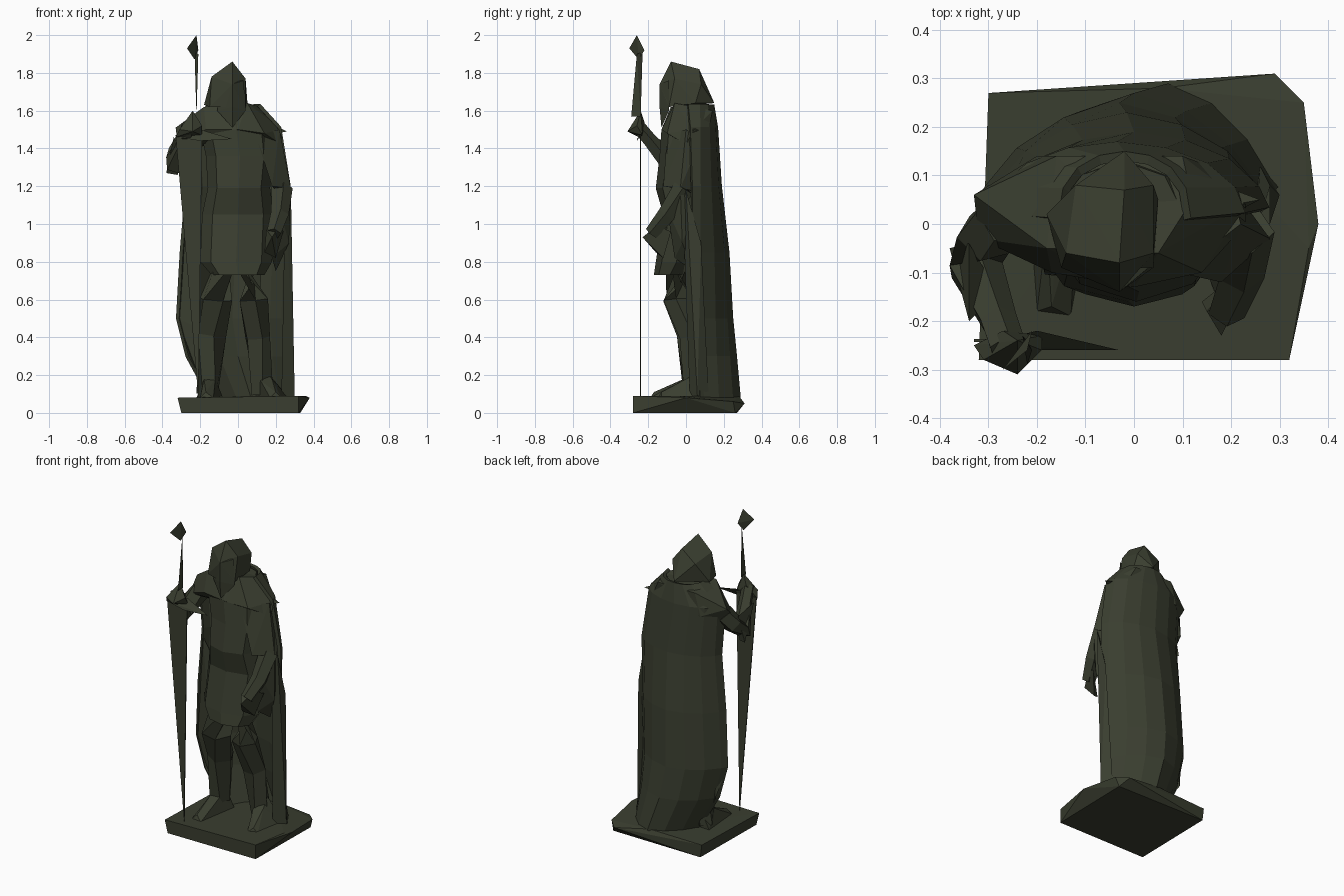
import bpy
import bmesh
from math import sin, cos, pi
from mathutils import Vector

default_cube = bpy.data.objects.get("Cube")
if default_cube:
    bpy.data.objects.remove(default_cube, do_unlink=True)

# One dark olive stone colour for the whole statue
OLIVE = (0.042, 0.048, 0.029, 1)
stone = bpy.data.materials.new("dark_olive_stone")
stone.use_nodes = True
stone.diffuse_color = OLIVE
shader = next(node for node in stone.node_tree.nodes if node.type == 'BSDF_PRINCIPLED')
shader.inputs["Base Color"].default_value = OLIVE
shader.inputs["Roughness"].default_value = 0.8

# Part sizes below are given in hundredths of a unit
SCALE = 0.01


def finish(name, bm):
    """Turn a bmesh into a flat shaded object."""
    bmesh.ops.scale(bm, vec=Vector((SCALE, SCALE, SCALE)), verts=bm.verts)
    bmesh.ops.recalc_face_normals(bm, faces=bm.faces)
    mesh = bpy.data.meshes.new(name)
    bm.to_mesh(mesh)
    bm.free()
    mesh.materials.append(stone)
    part = bpy.data.objects.new(name, mesh)
    bpy.context.collection.objects.link(part)
    return part


def hull(name, points):
    """Chunky faceted solid wrapped around a few points."""
    bm = bmesh.new()
    for point in points:
        bm.verts.new(point)
    result = bmesh.ops.convex_hull(bm, input=bm.verts)
    loose = [v for v in result["geom_interior"] if isinstance(v, bmesh.types.BMVert)]
    bmesh.ops.delete(bm, geom=loose, context='VERTS')
    return finish(name, bm)


def bridge(bm, rings, closed):
    """Join neighbouring rings of vertices with quads."""
    for low, high in zip(rings, rings[1:]):
        count = len(low)
        for i in range(count if closed else count - 1):
            j = (i + 1) % count
            bm.faces.new((low[i], low[j], high[j], high[i]))


def loft(name, rows, sides=8):
    """Closed body; each row is height, left x, right x, front y, back y."""
    bm = bmesh.new()
    rings = []
    for z, x_min, x_max, front, back in rows:
        ring = []
        for i in range(sides):
            angle = 2 * pi * i / sides - pi / 2
            x = (x_min + x_max) / 2 + (x_max - x_min) / 2 * cos(angle)
            y = (front + back) / 2 + (back - front) / 2 * sin(angle)
            ring.append(bm.verts.new((x, y, z)))
        rings.append(ring)
    bridge(bm, rings, True)
    bm.faces.new(rings[0])
    bm.faces.new(rings[-1])
    return finish(name, bm)


def limb(name, joints, sides=5):
    """Faceted tube through joints of x, y, z, radius."""
    bm = bmesh.new()
    centres = [Vector(joint[:3]) for joint in joints]
    rings = []
    for k, centre in enumerate(centres):
        ahead = centres[min(k + 1, len(centres) - 1)]
        behind = centres[max(k - 1, 0)]
        turn = (ahead - behind).to_track_quat('Z', 'Y')
        radius = joints[k][3]
        rings.append([bm.verts.new(centre + turn @ Vector((
            radius * cos(2 * pi * i / sides), radius * sin(2 * pi * i / sides), 0)))
            for i in range(sides)])
    bridge(bm, rings, True)
    bm.faces.new(rings[0])
    bm.faces.new(rings[-1])
    return finish(name, bm)


def drape(name, rows, columns=9, fold=0.6):
    """Open cloth sheet, broad at the top and drawn to a ridge at the hem."""
    bm = bmesh.new()
    rings = []
    for k, (z, x_min, x_max, front, back) in enumerate(rows):
        fall = k / (len(rows) - 1)
        ring = []
        for i in range(columns):
            angle = pi * i / (columns - 1)
            x = (x_min + x_max) / 2 - (x_max - x_min) / 2 * cos(angle)
            y = front + (back - front) * max(sin(angle), 0) ** (0.8 + 1.4 * fall)
            ring.append(bm.verts.new((x, y - fold * (i % 2) * fall, z)))
        rings.append(ring)
    bridge(bm, rings, False)
    cloth = finish(name, bm)
    thickness = cloth.modifiers.new("thickness", 'SOLIDIFY')
    thickness.thickness = 0.02
    thickness.offset = 0
    return cloth


# Irregular slab the figure stands on
hull("base_slab", [
    (-30, -28, 0), (32, -28, 0), (33, 26, 0), (-29, 27, 0),
    (-32, -28, 8), (-30, 27, 8), (6, 28, 9), (29, 31, 5),
    (35, 25, 6), (38, 0, 8), (36, -5, 9), (32, -28, 9)])

# Legs with bent knees, then wedge shaped feet
limb("right_leg", [(-11, 0, 82, 11), (-12, -4, 60, 9), (-14, 3, 42, 8), (-16, 4, 10, 6)])
limb("left_leg", [(7, 0, 82, 11), (8, -4, 60, 8), (10, 3, 40, 7), (13, 5, 10, 6)])
hull("right_foot", [
    (-20, -18, 8), (-13, -19, 8), (-22, 8, 8), (-8, 8, 8),
    (-18, -1, 18), (-12, 0, 18), (-15, 8, 22), (-17, -17, 11)])
hull("left_foot", [
    (17, -15, 8), (23, -13, 8), (9, 8, 8), (27, 8, 8),
    (12, -2, 17), (18, 0, 18), (15, 8, 22), (20, -13, 11)])

# Tunic skirt, belt and chest
loft("tunic", [
    (73, -14, 14, -17, 0), (80, -20, 18, -16, 6), (105, -19, 19, -12, 8),
    (119, -16, 17, -16, 9), (136, -17, 19, -14, 12),
    (150, -20, 18, -13, 14), (162, -15, 10, -8, 13)])

# Cloak falling from the shoulders to the slab, with a loose strip at its left
drape("cloak", [
    (163, -15, 11, 1, 14), (151, -29, 22, 2, 16), (120, -27, 27, 3, 18),
    (85, -30, 27, 3, 22), (50, -32, 26, 4, 24),
    (30, -27, 27, 5, 26), (8, -15, 29, 7, 28)])
hull("cloak_left_strip", [
    (25, -2, 118), (28, 0, 118), (23, 2, 9), (30, 6, 9), (26, 12, 9), (28, 8, 90)])
hull("cloak_right_edge", [
    (-27, 3, 115), (-20, 5, 100), (-32, 4, 50), (-21, 3, 45), (-21, 5, 20), (-27, 9, 30)])

# Mantle over both shoulders
hull("shoulder_mantle", [
    (-32, -3, 143), (-33, 6, 151), (-27, 6, 141), (-18, -5, 162), (-16, 14, 160),
    (5, -6, 164), (12, 5, 162), (10, 14, 160), (23, 4, 150), (23, 0, 142),
    (0, -13, 150), (-17, -10, 150), (14, -10, 148), (18, 11, 144), (-20, 14, 146)])
hull("mantle_tip", [(15, 3, 154), (16, 0, 147), (26, 5, 149), (18, 8, 150)])

# Pointed hood with a sloping ridge, and a face and beard coming to an edge
hull("hood", [
    (-3, -8, 186), (-2, 7, 182), (-14, -6, 178), (4, -6, 177), (-3, -14, 174),
    (-12, 8, 175), (4, 8, 174), (-2, 15, 164), (-18, 2, 163), (5, 5, 164),
    (-15, -9, 162), (4, -9, 162), (-3, -13, 162)])
hull("face", [
    (-10, -9, 176), (3, -9, 176), (-3, -14, 174), (-11, -9, 160),
    (4, -9, 160), (-3, -14, 162), (-3, -13, 151)])

# Raised right arm, fist and trailing sleeve point
limb("right_arm", [(-27, 1, 145, 6), (-31, -3, 138, 6), (-33, -9, 132, 6),
                   (-28, -20, 145, 4), (-26, -26, 152, 4)])
hull("right_elbow", [
    (-38, -5, 127), (-32, -8, 126), (-34, -4, 143), (-28, -14, 136), (-34, -20, 146)])
hull("right_fist", [
    (-31, -28, 150), (-24, -31, 149), (-33, -25, 146), (-19, -23, 147),
    (-24, -24, 160), (-19, -26, 152), (-27, -22, 154)])
hull("sleeve_point", [(-32, -25, 146), (-20, -22, 150), (-20, -26, 144), (-3, -26, 145)])

# Lowered left arm in a full sleeve, with the hand held forward
hull("left_upper_sleeve", [
    (9, -10, 148), (22, 0, 150), (28, -3, 119), (18, -12, 120), (21, 6, 117), (20, 8, 145)])
limb("left_forearm", [(23, -1, 119, 6), (22, -10, 105, 5), (19, -18, 95, 4)])
hull("left_hand", [
    (18, -23, 93), (15, -18, 97), (22, -15, 99), (14, -16, 85),
    (20, -12, 82), (24, -8, 96)])
hull("left_cuff", [
    (28, -3, 119), (22, -10, 108), (27, -2, 90), (20, 4, 75), (18, -6, 82), (25, 4, 105)])

# Spear: tapering lower blade, thin twisted upper shaft and pointed head
hull("spear_lower_shaft", [
    (x, y, z) for x, z in ((-33, 147), (-19, 147), (-21, 8)) for y in (-24.3, -23.7)])
hull("spear_upper_shaft", [
    (-23, -23, 191), (-21, -26, 190), (-22, -29, 157), (-22, -24, 157)])
hull("spear_head", [(-22, -26, 200), (-27, -30, 193), (-21, -22, 192), (-23, -25, 187)])
